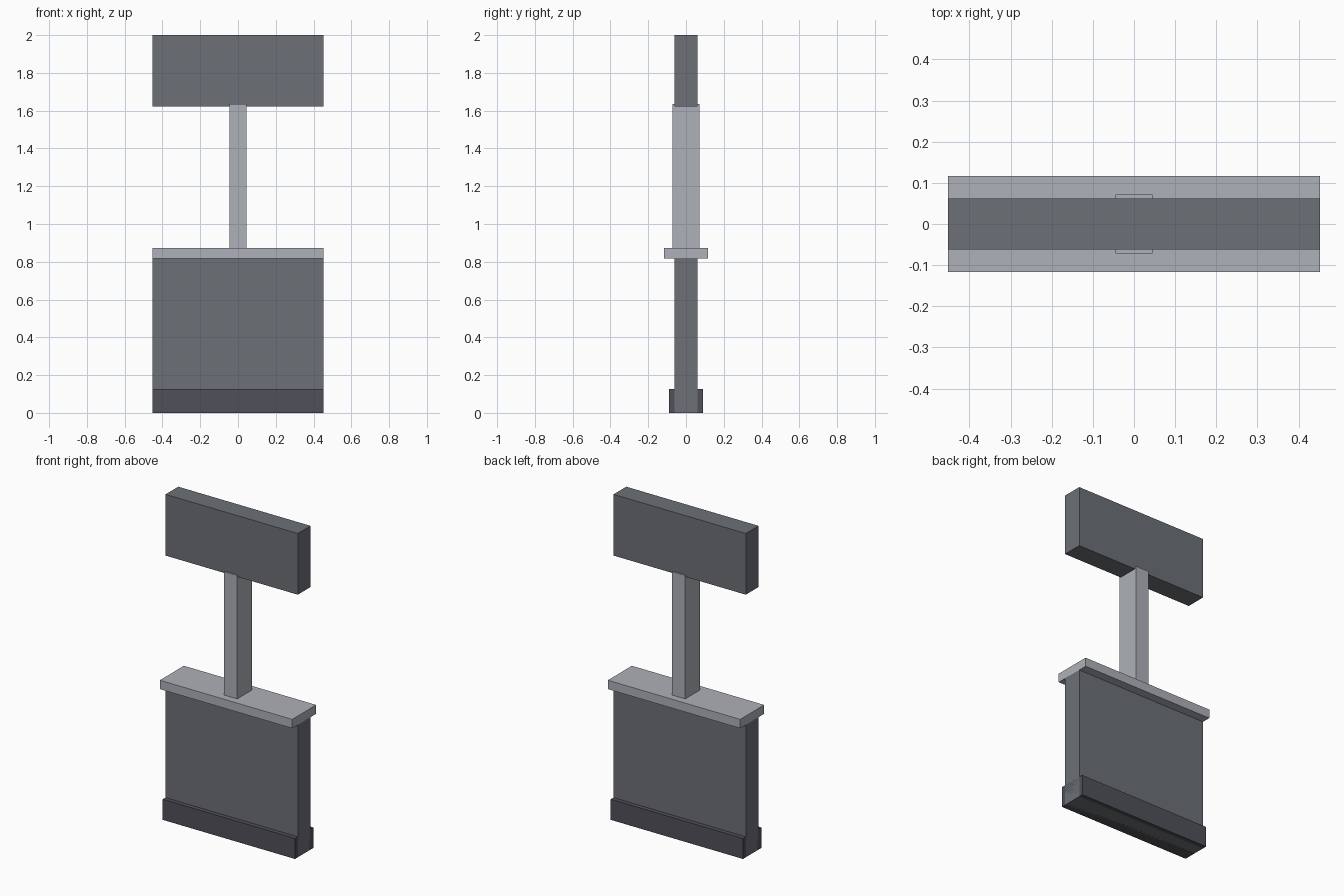
import bpy
import bmesh

if "Cube" in bpy.data.objects:
    bpy.data.objects.remove(bpy.data.objects["Cube"])


def material(name, colour):
    mat = bpy.data.materials.new(name)
    mat.diffuse_color = (*colour, 1)
    mat.use_nodes = True
    mat.node_tree.nodes["Principled BSDF"].inputs["Base Color"].default_value = mat.diffuse_color
    return mat


def box(name, half_x, half_y, z0, z1, mat):
    """Centred box between two heights."""
    bm = bmesh.new()
    bmesh.ops.create_cube(bm, size=1)
    for v in bm.verts:
        v.co.x *= 2 * half_x
        v.co.y *= 2 * half_y
        v.co.z = z1 if v.co.z > 0 else z0
    mesh = bpy.data.meshes.new(name)
    bm.to_mesh(mesh)
    bm.free()
    mesh.materials.append(mat)
    obj = bpy.data.objects.new(name, mesh)
    bpy.context.collection.objects.link(obj)
    return obj


wall = material("wall_grey", (0.15, 0.16, 0.18))
trim = material("trim_light_grey", (0.42, 0.44, 0.48))
dark = material("base_dark_grey", (0.08, 0.08, 0.10))

W = 0.452  # half width shared by all full-width parts

# Solid wall sections below and above the opening
box("lower_wall", W, 0.062, 0.0, 0.82, wall)
box("upper_wall", W, 0.062, 1.622, 2.0, wall)

# Skirting along the floor
box("baseboard", W, 0.089, 0.0, 0.127, dark)

# Window ledge and the central post between the wall sections
box("window_sill", W, 0.117, 0.818, 0.873, trim)
box("window_post", 0.045, 0.072, 0.86, 1.635, trim)
